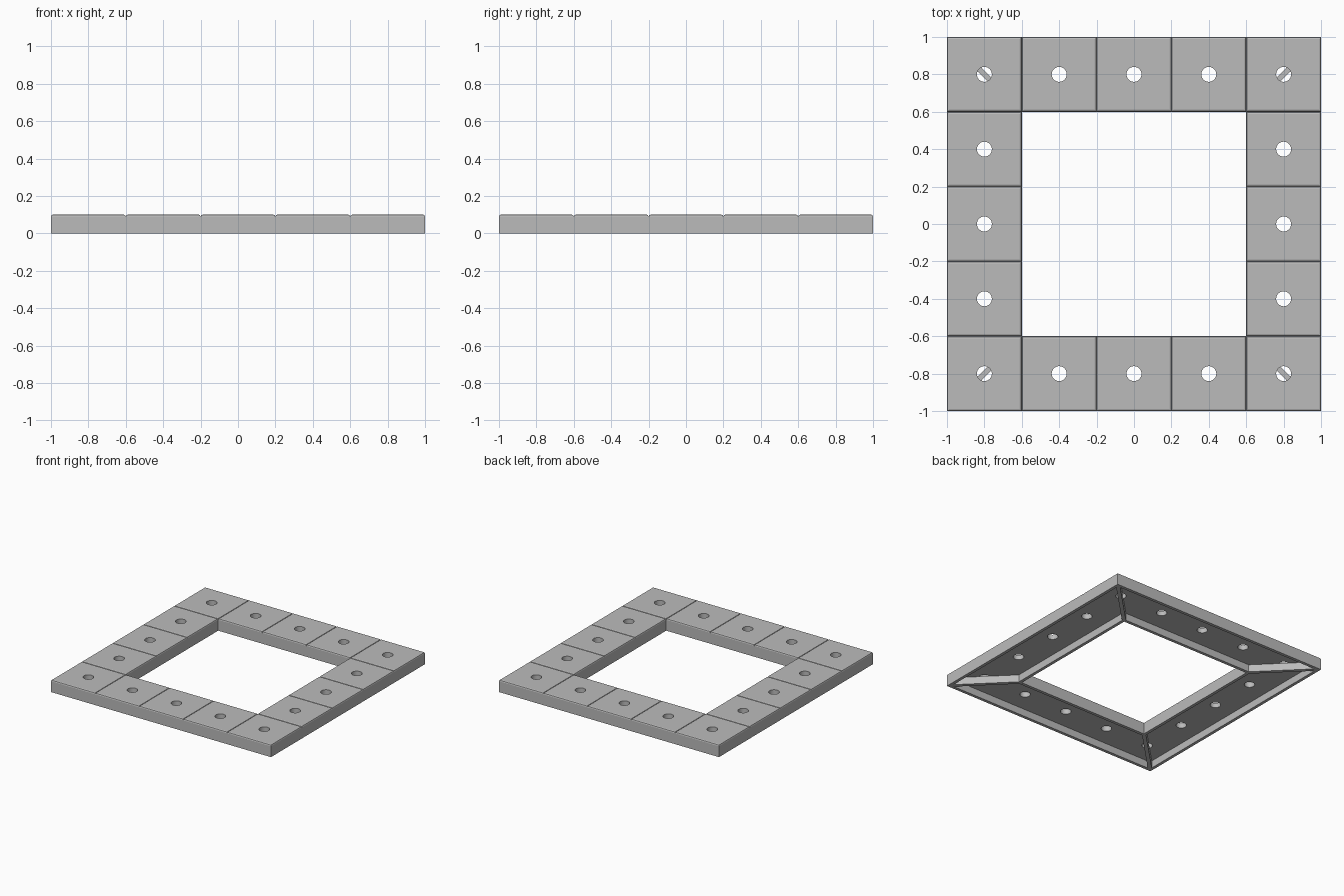
import bpy
import bmesh
import math
from mathutils import Matrix

cube = bpy.data.objects.get("Cube")
if cube:
    bpy.data.objects.remove(cube, do_unlink=True)

GREY = (0.5, 0.5, 0.5, 1)
grey = bpy.data.materials.new("light grey")
grey.use_nodes = True
grey.diffuse_color = GREY
grey.node_tree.nodes["Principled BSDF"].inputs["Base Color"].default_value = GREY

TILE = 0.4        # side of one tile
TOP = 0.1         # full height
UNDER = 0.06      # underside of the plate
WALL = 0.025      # wall thickness
HOLE = 0.04       # hole radius


def ring_mesh(name, profile, segments):
    """Close a profile of (shape, half size, z) around the z axis."""
    bm = bmesh.new()
    rings = []
    for shape, size, z in profile:
        ring = []
        for i in range(segments):
            a = 2 * math.pi * i / segments + math.pi / 4
            c, s = math.cos(a), math.sin(a)
            r = size if shape == "round" else size / max(abs(c), abs(s))
            ring.append(bm.verts.new((c * r, s * r, z)))
        rings.append(ring)
    for k, ring in enumerate(rings):
        nxt = (k + 1) % len(rings)
        for i in range(segments):
            j = (i + 1) % segments
            face = bm.faces.new((ring[i], ring[j], rings[nxt][j], rings[nxt][i]))
            # Only the bore of a hole is smooth
            face.smooth = profile[k][0] == profile[nxt][0] == "round"
    bmesh.ops.recalc_face_normals(bm, faces=bm.faces)
    mesh = bpy.data.meshes.new(name)
    bm.to_mesh(mesh)
    bm.free()
    mesh.materials.append(grey)
    return mesh


def place(name, mesh, location=(0, 0, 0)):
    obj = bpy.data.objects.new(name, mesh)
    obj.location = location
    bpy.context.collection.objects.link(obj)
    return obj


# Pierced tiles with softened top edges, around the square
half = TILE / 2
tile = ring_mesh("tile", [
    ("round", HOLE, UNDER), ("round", HOLE, TOP),
    ("square", half - 0.011, TOP), ("square", half - 0.003, TOP - 0.003),
    ("square", half, TOP - 0.011), ("square", half, UNDER)], 32)
for ix in range(-2, 3):
    for iy in range(-2, 3):
        if max(abs(ix), abs(iy)) == 2:
            place("tile", tile, (ix * TILE, iy * TILE, 0))

# Walls below the plate
for name, outer in (("outer_wall", 1.0), ("inner_wall", 0.6 + WALL)):
    inner = outer - WALL
    place(name, ring_mesh(name, [
        ("square", outer, 0), ("square", outer, UNDER),
        ("square", inner, UNDER), ("square", inner, 0)], 4))

# Diagonal ribs under the four corners
bm = bmesh.new()
bmesh.ops.create_cube(bm, size=1)
length = (0.4 - WALL) * math.sqrt(2)
bmesh.ops.transform(bm, matrix=Matrix.Diagonal((length, 0.03, UNDER, 1)), verts=bm.verts)
rib = bpy.data.meshes.new("corner_rib")
bm.to_mesh(rib)
bm.free()
rib.materials.append(grey)
for sx in (-1, 1):
    for sy in (-1, 1):
        obj = place("corner_rib", rib, (0.8 * sx, 0.8 * sy, UNDER / 2))
        obj.rotation_euler.z = sx * sy * math.pi / 4
